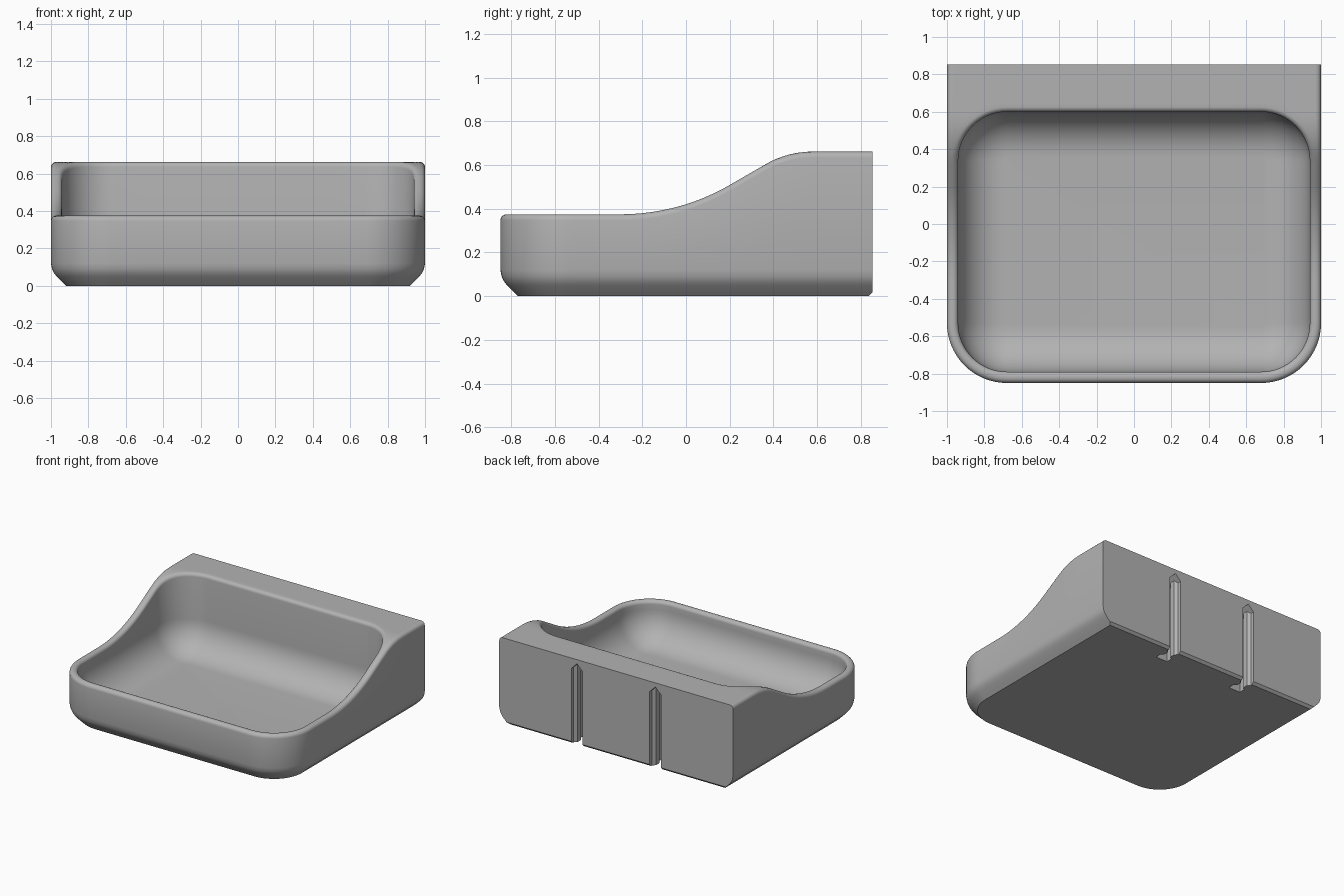
import bpy, bmesh, math

if "Cube" in bpy.data.objects:
    bpy.data.objects.remove(bpy.data.objects["Cube"])

CX, CF, CB = 0.68, -0.53, 0.34     # corner centres: side, front, back
BACK = 0.853
N = 16                             # segments per corner


def height(y):
    """Side profile: low front, sweeping up to the high back."""
    if y < -0.3:
        return 0.375
    if y < 0.2:
        return 1.375 - math.sqrt(1 - (y + 0.3) ** 2)
    if y < 0.365:
        return 0.509 + 0.577 * (y - 0.2)
    if y < 0.58:
        return 0.232 + math.sqrt(0.43 ** 2 - (0.58 - y) ** 2)
    return 0.662


def lerp(a, b, t):
    return a + (b - a) * t


def outline(r, square_back=None):
    """Closed outline around the corner centres; the back is square or rounded."""
    half = [(CX * k / 4, CF - r) for k in range(4)]
    for k in range(N):
        a = math.pi / 2 * k / N
        half.append((CX + r * math.sin(a), CF - r * math.cos(a)))
    half += [(CX + r, lerp(CF, CB, k / 32)) for k in range(32)]
    for k in range(N):
        a = math.pi / 2 * k / N
        if square_back is None:
            half.append((CX + r * math.cos(a), CB + r * math.sin(a)))
        elif k <= N // 2:
            half.append((CX + r, lerp(CB, square_back, 2 * k / N)))
        else:
            half.append((lerp(CX + r, CX, 2 * k / N - 1), square_back))
    yb = CB + r if square_back is None else square_back
    half += [(CX * (1 - k / 4), yb) for k in range(5)]
    return half + [(-x, y) for x, y in half[-2:0:-1]]


def cavity(t):
    """Cavity outline, inset by t, keeping floor corners slightly round."""
    r = 0.26 - t
    return outline(r)


rings = []
# bottom chamfer, blending into the vertical wall
for z, inset, back in [(0, 0.08, 0.018), (0.018, 0.062, 0), (0.05, 0.03, 0),
                       (0.07, 0.015, 0), (0.09, 0.006, 0), (0.12, 0, 0)]:
    rings.append([(x, y, z) for x, y in outline(0.32 - inset, BACK - back)])
# outer rim rounding
R = 0.028
for k in range(6):
    a = math.pi / 2 * k / 5
    rings.append([(x, y, height(y) - R * (1 - math.sin(a)))
                  for x, y in outline(0.32 - R * (1 - math.cos(a)), BACK)])
# top surface from outer rim to cavity opening
outer, inner = outline(0.32 - R, BACK), cavity(-0.026)
for k in range(1, 8):
    ring = [(lerp(p[0], q[0], k / 8), lerp(p[1], q[1], k / 8)) for p, q in zip(outer, inner)]
    rings.append([(x, y, height(y)) for x, y in ring])
# inner rim rounding
for k in range(6):
    a = math.pi / 2 * k / 5
    rings.append([(x, y, height(y) - 0.026 * (1 - math.cos(a)))
                  for x, y in cavity(-0.026 * (1 - math.sin(a)))])
# cavity wall and large floor fillet
F, FLOOR = 0.24, 0.07
for k in range(13):
    a = math.pi / 2 * k / 12
    rings.append([(x, y, FLOOR + F * (1 - math.sin(a)))
                  for x, y in cavity(F * (1 - math.cos(a)))])

bm = bmesh.new()
loops = [[bm.verts.new(p) for p in ring] for ring in rings]
for lo, hi in zip(loops, loops[1:]):
    n = len(lo)
    for i in range(n):
        j = (i + 1) % n
        bm.faces.new((lo[i], lo[j], hi[j], hi[i]))
bm.faces.new(loops[0][::-1])
bm.faces.new(loops[-1])
bmesh.ops.recalc_face_normals(bm, faces=bm.faces)
mesh = bpy.data.meshes.new("tray")
bm.to_mesh(mesh)
bm.free()
tray = bpy.data.objects.new("tray", mesh)
bpy.context.collection.objects.link(tray)
grey = bpy.data.materials.new("grey")
grey.diffuse_color = (0.45, 0.45, 0.45, 1)
grey.use_nodes = True
grey.node_tree.nodes["Principled BSDF"].inputs["Base Color"].default_value = grey.diffuse_color
mesh.materials.append(grey)

# hanging slots in the back: wide mouth, narrow neck, wide head, gabled top
slot_half = [(0, 0.9), (0.048, 0.9), (0.048, 0.825), (0.028, 0.805), (0.028, 0.765),
             (0.05, 0.745), (0.05, 0.70), (0, 0.70)]
for cx in (-0.335, 0.335):
    bm = bmesh.new()
    for s in (1, -1):
        low = [bm.verts.new((cx + s * x, y, -0.05)) for x, y in slot_half]
        top = [bm.verts.new((cx + s * x, y, 0.63 - x)) for x, y in slot_half]
        for i in range(len(low) - 1):
            bm.faces.new((low[i], low[i + 1], top[i + 1], top[i]))
        bm.faces.new(low)
        bm.faces.new(top)
    bmesh.ops.remove_doubles(bm, verts=bm.verts, dist=1e-5)
    bmesh.ops.recalc_face_normals(bm, faces=bm.faces)
    cut_mesh = bpy.data.meshes.new("slot_cutter")
    bm.to_mesh(cut_mesh)
    bm.free()
    cut_mesh.materials.append(grey)
    cutter = bpy.data.objects.new("slot_cutter", cut_mesh)
    bpy.context.collection.objects.link(cutter)
    cutter.hide_render = True
    mod = tray.modifiers.new("slot", 'BOOLEAN')
    mod.operation, mod.solver, mod.object = 'DIFFERENCE', 'EXACT', cutter
    bpy.context.view_layer.objects.active = tray
    bpy.ops.object.modifier_apply(modifier=mod.name)
    bpy.data.objects.remove(cutter)

# smooth shading with crisp edges
bpy.ops.object.select_all(action='DESELECT')
tray.select_set(True)
bpy.context.view_layer.objects.active = tray
bpy.ops.object.shade_smooth_by_angle(angle=math.radians(30))
